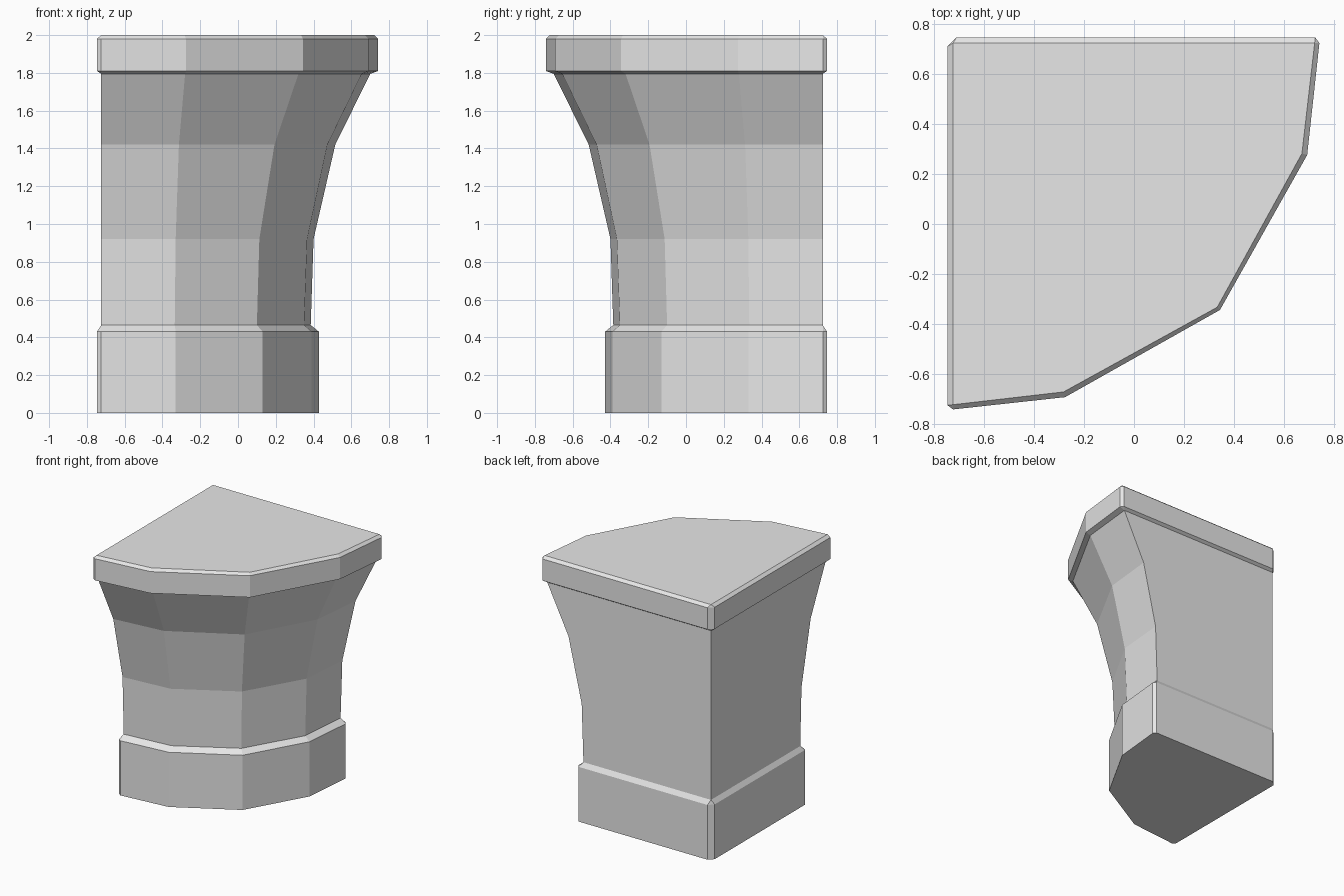
import bpy
import bmesh

cube = bpy.data.objects.get("Cube")
if cube:
    bpy.data.objects.remove(cube, do_unlink=True)

stone = bpy.data.materials.new("light_grey_stone")
stone.use_nodes = True
stone.diffuse_color = (0.8, 0.8, 0.8, 1)
stone.node_tree.nodes["Principled BSDF"].inputs["Base Color"].default_value = (0.8, 0.8, 0.8, 1)

WALL = 0.724     # flat back and left planes of the shaft
OUTER = 0.747    # flat back and left planes of base and cap


def outline(half):
    """Mirror half a section across the diagonal y = -x."""
    return half + [(-y, -x) for x, y in reversed(half[:-1])]


def sharp(end, facet, mid):
    """Section with square corners."""
    return outline([(-WALL, WALL), (-WALL, -end), (-WALL, -end), facet, (mid, -mid)])


def chamfered(end, facet, mid):
    """Wider section with clipped corners."""
    return outline([(-OUTER, 0.71), (-OUTER, 0.017 - end), (-0.724, -end),
                    facet, (mid, -mid)])


def loft(name, rings, bottom=False, top=False):
    bm = bmesh.new()
    loops = [[bm.verts.new((x, y, z)) for x, y in ring] for z, ring in rings]
    count = len(loops[0])
    for low, high in zip(loops, loops[1:]):
        for i in range(count):
            j = (i + 1) % count
            bm.faces.new((low[i], low[j], high[j], high[i]))
    if bottom:
        bm.faces.new(loops[0][::-1])
    if top:
        bm.faces.new(loops[-1])
    bmesh.ops.remove_doubles(bm, verts=bm.verts, dist=0.0005)
    mesh = bpy.data.meshes.new(name)
    bm.to_mesh(mesh)
    bm.free()
    mesh.materials.append(stone)
    obj = bpy.data.objects.new(name, mesh)
    bpy.context.collection.objects.link(obj)


# Sections shared by neighbouring parts
shaft_foot = sharp(0.385, (-0.335, -0.35), 0.10)
shaft_head = sharp(0.70, (-0.28, -0.655), 0.32)
base_section = chamfered(0.428, (-0.33, -0.39), 0.13)
cap_section = chamfered(0.742, (-0.276, -0.693), 0.344)

# Plinth with a sloped upper edge
loft("base", [(0, base_section), (0.43, base_section), (0.465, shaft_foot)], bottom=True)

# Flaring faceted shaft
loft("shaft", [(0.465, shaft_foot),
               (0.92, sharp(0.40, (-0.33, -0.366), 0.113)),
               (1.42, sharp(0.515, (-0.313, -0.473), 0.193)),
               (1.795, shaft_head)])

# Cap slab with bevelled rims
loft("cap", [(1.795, shaft_head), (1.81, cap_section), (1.98, cap_section),
             (2.0, sharp(0.723, (-0.282, -0.672), 0.333))], top=True)
